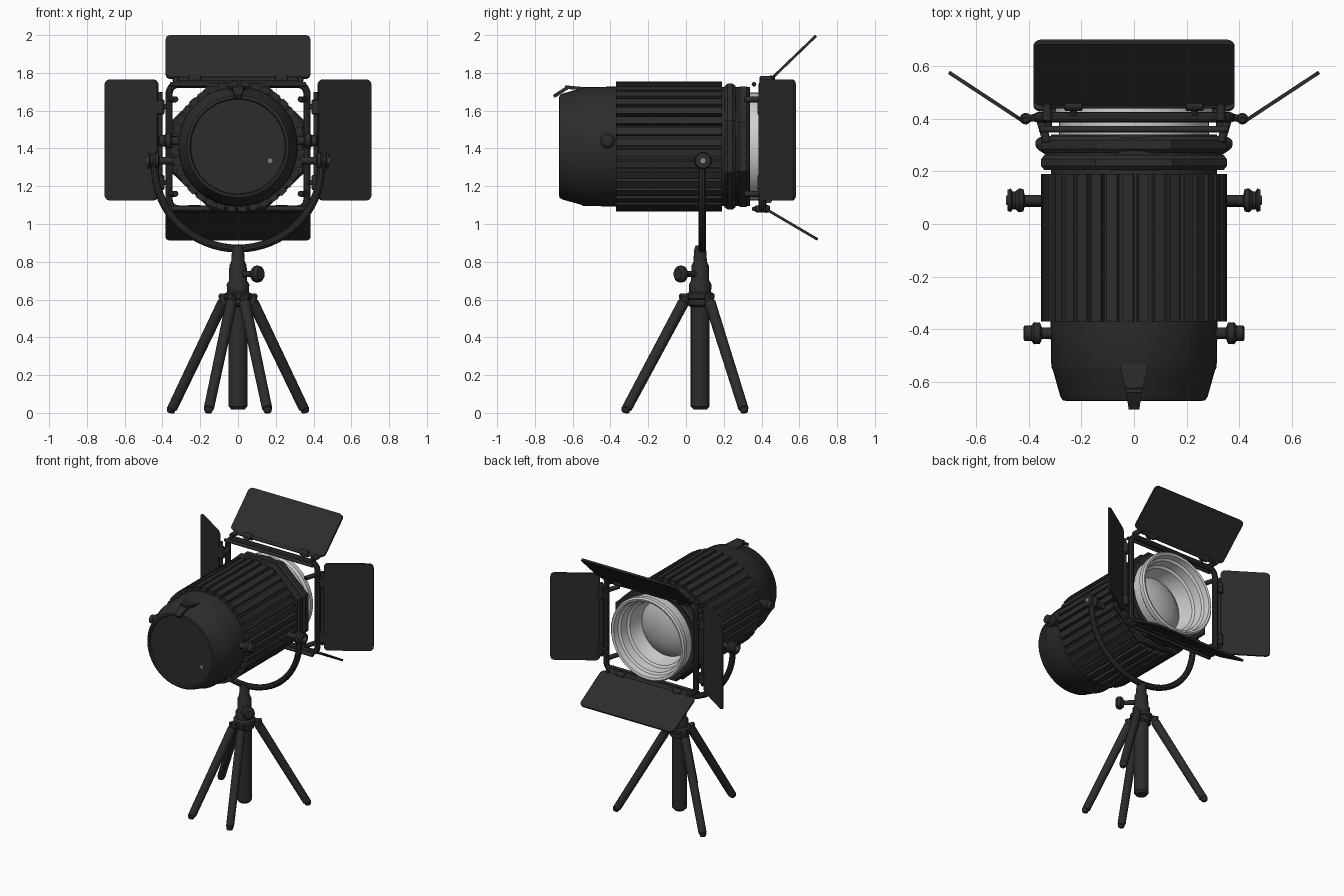
import bpy, bmesh
from math import sin, cos, pi, radians
from mathutils import Vector, Matrix

if "Cube" in bpy.data.objects:
    bpy.data.objects.remove(bpy.data.objects["Cube"])


def material(name, rgb, rough=0.6):
    m = bpy.data.materials.new(name)
    m.use_nodes = True
    m.diffuse_color = (*rgb, 1)
    b = m.node_tree.nodes["Principled BSDF"]
    b.inputs["Base Color"].default_value = (*rgb, 1)
    b.inputs["Roughness"].default_value = rough
    return m


BLACK = material("charcoal black", (0.025, 0.025, 0.025))
SILVER = material("reflector silver", (0.62, 0.62, 0.62))
GLASS = material("lens grey", (0.48, 0.48, 0.47))
STEEL = material("screw steel", (0.25, 0.25, 0.25))
AXIS_Z = 1.41          # height of the lamp axis
STAND_Y = 0.075        # depth of the stand axis


def smooth(ob, mat):
    ob.data.materials.clear()
    ob.data.materials.append(mat)
    bpy.ops.object.select_all(action="DESELECT")
    ob.select_set(True)
    bpy.context.view_layer.objects.active = ob
    bpy.ops.object.shade_smooth_by_angle(angle=radians(35))
    return ob


def finish(name, bm, mat):
    bmesh.ops.remove_doubles(bm, verts=bm.verts, dist=1e-5)
    bmesh.ops.recalc_face_normals(bm, faces=bm.faces)
    me = bpy.data.meshes.new(name)
    bm.to_mesh(me)
    bm.free()
    ob = bpy.data.objects.new(name, me)
    bpy.context.collection.objects.link(ob)
    return smooth(ob, mat)


def lathe(name, profile, origin, axis, mat=BLACK, seg=32, phase=0, closed=False, wide=1):
    """Revolve (radius, distance) points around an axis; closed makes a hollow ring."""
    bm = bmesh.new()
    rings = [[bm.verts.new((r * cos(phase + 2 * pi * i / seg), r * sin(phase + 2 * pi * i / seg), t))
              for i in range(seg)] for r, t in profile]
    pairs = list(zip(rings, rings[1:]))
    if closed:
        pairs.append((rings[-1], rings[0]))
    for a, b in pairs:
        for i in range(seg):
            j = (i + 1) % seg
            bm.faces.new((a[i], a[j], b[j], b[i]))
    if not closed:
        for ring, (r, t) in ((rings[0], profile[0]), (rings[-1], profile[-1])):
            if r > 0:
                bm.faces.new(ring)
    bmesh.ops.dissolve_degenerate(bm, edges=bm.edges, dist=1e-6)
    rot = Vector(axis).normalized().to_track_quat("Z", "Y").to_matrix().to_4x4()
    bmesh.ops.transform(bm, verts=bm.verts, matrix=Matrix.Translation(origin)
                        @ Matrix.Diagonal((wide, 1, 1, 1)) @ rot)
    return finish(name, bm, mat)


def rod(name, a, b, r, r2=None, mat=BLACK, seg=16):
    r2 = r if r2 is None else r2
    a, b = Vector(a), Vector(b)
    n = (b - a).length
    e = min(r, r2, n) * 0.25
    return lathe(name, [(r - e, 0), (r, e), (r2, n - e), (r2 - e, n)], a, b - a, mat, seg)


def tube(name, points, r, cyclic=False):
    cu = bpy.data.curves.new(name, "CURVE")
    cu.dimensions, cu.bevel_depth, cu.bevel_resolution = "3D", r, 3
    sp = cu.splines.new("POLY")
    sp.points.add(len(points) - 1)
    for p, co in zip(sp.points, points):
        p.co = (*co, 1)
    sp.use_cyclic_u = cyclic
    cu.use_fill_caps = True
    ob = bpy.data.objects.new(name, cu)
    bpy.context.collection.objects.link(ob)
    bpy.ops.object.select_all(action="DESELECT")
    ob.select_set(True)
    bpy.context.view_layer.objects.active = ob
    bpy.ops.object.convert(target="MESH")
    return smooth(bpy.context.object, BLACK)


def rounded_rect(w, h, r, n=5):
    pts = []
    for k, (sx, sy) in enumerate(((1, 1), (-1, 1), (-1, -1), (1, -1))):
        for i in range(n + 1):
            a = (k + i / n) * pi / 2
            pts.append((sx * (w - r) + r * cos(a), sy * (h - r) + r * sin(a)))
    return pts


def prism(name, outline, depth, matrix):
    bm = bmesh.new()
    face = bm.faces.new([bm.verts.new((x, y, -depth / 2)) for x, y in outline])
    out = bmesh.ops.extrude_face_region(bm, geom=[face])["geom"]
    bmesh.ops.translate(bm, vec=(0, 0, depth), verts=[v for v in out if isinstance(v, bmesh.types.BMVert)])
    bmesh.ops.transform(bm, verts=bm.verts, matrix=matrix)
    return finish(name, bm, BLACK)


def frame_matrix(center, u, v):
    u, v = Vector(u).normalized(), Vector(v).normalized()
    m = Matrix((u, v, u.cross(v))).transposed().to_4x4()
    m.translation = center
    return m


def door(name, a, b, across, width):
    """Rounded flap from hinge midpoint a to outer midpoint b."""
    a, b = Vector(a), Vector(b)
    shape = rounded_rect(width / 2, (b - a).length / 2, 0.03)
    return prism(name, shape, 0.014, frame_matrix((a + b) / 2, across, b - a))


AXIS, FWD = (0, 0, AXIS_Z), (0, 1, 0)

# Lamp housing: finned barrel and tapered rear cap
FINS = 36
gear = []
for i in range(FINS):
    for r, f in ((0.32, 0.0), (0.345, 0.06), (0.345, 0.74), (0.32, 0.8)):
        a = 2 * pi * (i + f) / FINS
        gear.append((1.025 * r * cos(a), r * sin(a)))
prism("finned_barrel", gear, 0.56, frame_matrix((0, -0.09, AXIS_Z), (1, 0, 0), (0, 0, 1)))
lathe("rear_cap", [(0.25, -0.66), (0.255, -0.672), (0.27, -0.67), (0.28, -0.655), (0.308, -0.555),
                   (0.314, -0.545), (0.318, -0.36)], AXIS, FWD, seg=48)
lathe("rear_button", [(0.012, -0.666), (0.012, -0.658)], (0.17, 0, 1.335), FWD, STEEL, 12)
tab = [(-0.06, 0.54), (-0.035, 0.58), (-0.02, 0.66), (0.02, 0.66), (0.035, 0.58), (0.06, 0.54)]
for name, lo, hi, z0, z1 in (("latch_base", 0.53, 0.64, 1.715, 1.725), ("latch_tip", 0.62, 0.70, 1.727, 1.675)):
    w0, w1 = (0.055, 0.03) if lo < 0.6 else (0.032, 0.02)
    a, b = Vector((0, -lo, z0)), Vector((0, -hi, z1))
    n = (b - a).length / 2
    prism(name, [(-w0, -n), (w0, -n), (w1, n), (-w1, n)], 0.018, frame_matrix((a + b) / 2, (1, 0, 0), b - a))

# Octagonal front collars
for name, y0, y1, r, wide in (("inner_collar", 0.205, 0.262, 0.36, 1.06), ("outer_collar", 0.27, 0.335, 0.345, 1.1)):
    lathe(name, [(0.28, y0), (r - 0.012, y0), (r, y0 + 0.015), (r, y1 - 0.015), (r - 0.012, y1), (0.28, y1)],
          AXIS, FWD, seg=8, phase=pi / 8, closed=True, wide=wide)
lathe("collar_core", [(0.28, 0.18), (0.315, 0.18), (0.315, 0.34), (0.28, 0.34)], AXIS, FWD, closed=True, seg=48)

# Stepped reflector and domed lens
lathe("reflector", [(0.21, 0.195), (0.275, 0.28), (0.285, 0.33), (0.285, 0.40), (0.30, 0.415), (0.30, 0.445),
                    (0.29, 0.455), (0.275, 0.45), (0.268, 0.41), (0.252, 0.40), (0.245, 0.34), (0.228, 0.33),
                    (0.215, 0.26), (0.19, 0.20)], AXIS, FWD, SILVER, 48, closed=True)
lathe("lens", [(0.21, 0.195), (0.205, 0.225), (0.16, 0.26), (0.11, 0.28), (0.055, 0.292), (0, 0.296)],
      AXIS, FWD, GLASS, 48)

# Door frame: rounded square tube with stand-offs
tube("door_frame", [(x, 0.405, AXIS_Z + z) for x, z in rounded_rect(0.365, 0.33, 0.05)], 0.02, True)
for s in (-1, 1):
    rod("frame_bar", (-0.36, 0.36, AXIS_Z + s * 0.33), (0.36, 0.36, AXIS_Z + s * 0.33), 0.012)
    for t in (-1, 1):
        rod("frame_standoff", (s * 0.33, 0.31, AXIS_Z + t * 0.25), (s * 0.36, 0.41, AXIS_Z + t * 0.25), 0.016)

# Four doors and their hinges
UP, SIDE = (0, 0, 1), (1, 0, 0)
door("top_door", (0, 0.455, 1.772), (0, 0.688, 1.996), SIDE, 0.765)
door("bottom_door", (0, 0.43, 1.075), (0, 0.697, 0.918), SIDE, 0.765)
for z, y in ((1.765, 0.45), (1.08, 0.425)):
    rod("door_hinge_rod", (-0.34, y, z), (0.34, y, z), 0.012)
    for x in (-0.23, 0.23):
        rod("hinge_knuckle", (x - 0.035, y, z), (x + 0.035, y, z), 0.021)
        rod("hinge_arm", (x, 0.405, AXIS_Z + (0.33 if z > AXIS_Z else -0.33)), (x, y, z), 0.014)
    for s in (-1, 1):
        rod("hinge_end", (s * 0.33, y - 0.06, z), (s * 0.33, y + 0.02, z), 0.018)
for s, side in ((1, "left"), (-1, "right")):
    door(side + "_door", (s * 0.425, 0.393, 1.445), (s * 0.703, 0.576, 1.445), UP, 0.64)
    rod(side + "_hinge_rod", (s * 0.412, 0.395, 1.16), (s * 0.412, 0.395, 1.70), 0.012)
    for z in (1.22, 1.62):
        rod(side + "_knuckle", (s * 0.412, 0.4, z - 0.04), (s * 0.412, 0.4, z + 0.04), 0.022)
        rod(side + "_hinge_arm", (s * 0.37, 0.405, z), (s * 0.412, 0.4, z), 0.014)

    # Yoke pivots and rear side knobs
    lathe(side + "_pivot_knob", [(0.02, 0.33), (0.02, 0.415), (0.042, 0.42), (0.046, 0.437), (0.034, 0.45),
                                 (0.034, 0.462), (0.045, 0.468), (0.04, 0.48)],
          (0, 0.09, 1.335), (s, 0, 0), seg=20)
    rod(side + "_pivot_screw", (s * 0.475, 0.09, 1.335), (s * 0.486, 0.09, 1.335), 0.018, mat=STEEL)
    lathe(side + "_rear_knob", [(0.022, 0.29), (0.022, 0.35), (0.04, 0.357), (0.042, 0.38), (0.03, 0.39),
                                (0.03, 0.415), (0.022, 0.42)], (0, -0.415, 1.44), (s, 0, 0), seg=20)

# U-shaped yoke
arc = [(0.44 * cos(pi * i / 32), 0.085, 1.30 - 0.43 * sin(pi * i / 32)) for i in range(33)]
tube("yoke", [(0.44, 0.09, 1.35)] + arc + [(-0.44, 0.09, 1.35)], 0.021)

# Stand: column, hub and tapered neck
BASE = (0, STAND_Y, 0)
lathe("stand_column", [(0.035, 0.018), (0.05, 0.035), (0.05, 0.56), (0.066, 0.57), (0.066, 0.60), (0.075, 0.605),
                       (0.075, 0.63), (0.058, 0.64), (0.06, 0.68), (0.048, 0.70), (0.046, 0.78), (0.036, 0.80),
                       (0.032, 0.86), (0.025, 0.885)], BASE, UP, seg=24)

# Locking screw
lathe("stand_knob", [(0.016, 0.03), (0.016, 0.115), (0.032, 0.12), (0.044, 0.135), (0.044, 0.155), (0.03, 0.17)],
      (0, STAND_Y, 0.735), (0.75, -0.75, 0), seg=16)

# Four splayed legs with hub brackets
for fx, fy in ((-0.155, -0.315), (0.155, -0.315), (0.35, 0.305), (-0.35, 0.305)):
    out = Vector((fx, fy - STAND_Y, 0)).normalized()
    hub = Vector((0, STAND_Y, 0))
    top = hub + out * 0.092 + Vector((0, 0, 0.59))
    rod("leg", top, (fx, fy, 0.02), 0.03, 0.027)
    rod("leg_foot", Vector((fx, fy, 0.03)), Vector((fx, fy, 0)) + out * 0.008, 0.025, 0.02)
    rod("leg_bracket", hub + out * 0.04 + Vector((0, 0, 0.615)), hub + out * 0.115 + Vector((0, 0, 0.615)), 0.018)
    rod("leg_joint", top - Vector((0, 0, 0.02)), top + Vector((0, 0, 0.035)), 0.024)
